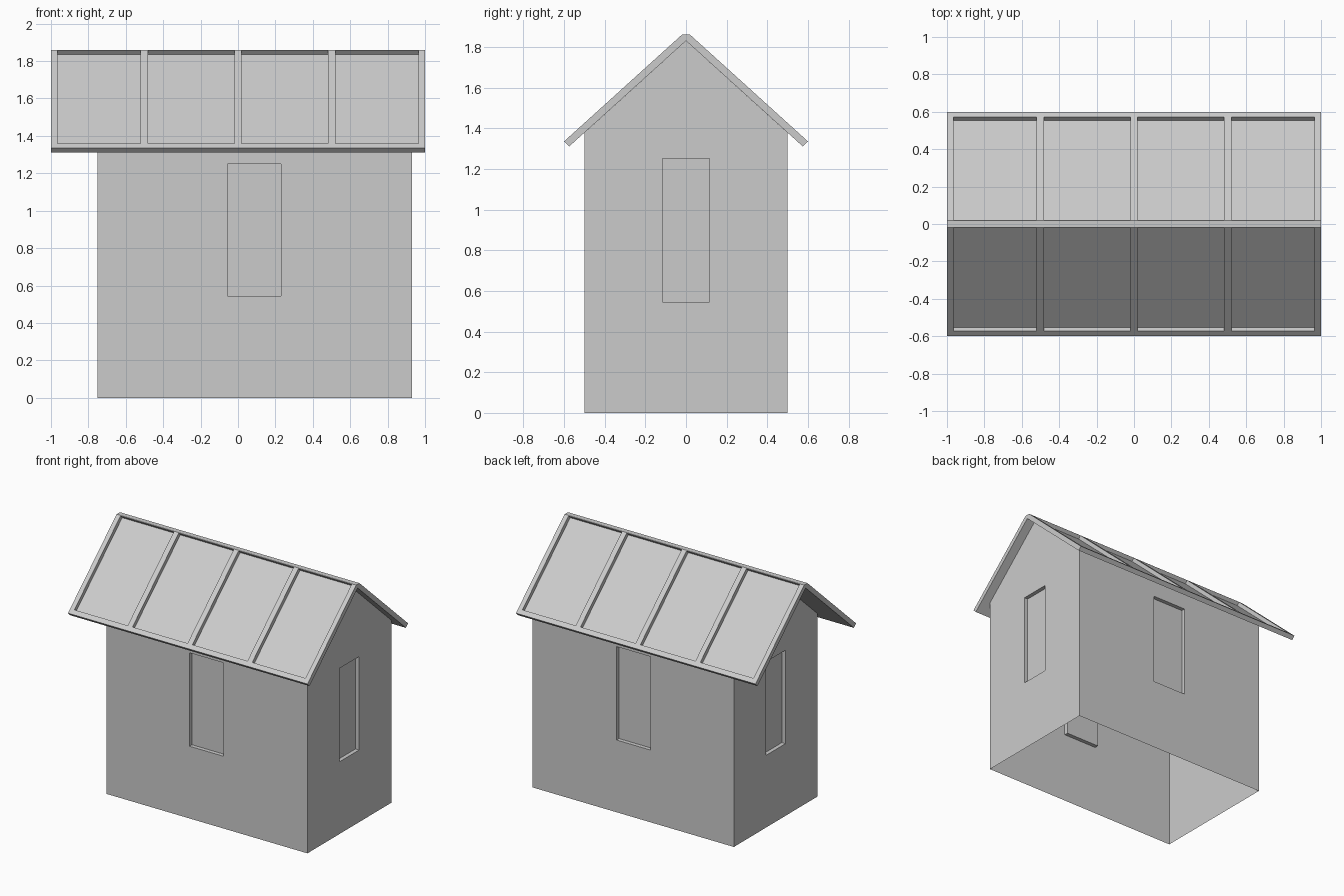
import bpy, bmesh
from math import atan2, hypot
from mathutils import Matrix, Vector

if "Cube" in bpy.data.objects:
    bpy.data.objects.remove(bpy.data.objects["Cube"])


def make_object(name, bm):
    bmesh.ops.recalc_face_normals(bm, faces=bm.faces)
    mesh = bpy.data.meshes.new(name)
    bm.to_mesh(mesh)
    bm.free()
    obj = bpy.data.objects.new(name, mesh)
    bpy.context.collection.objects.link(obj)
    return obj


def prism(name, profile, x0, x1):
    """Extrude a (y, z) profile along x."""
    bm = bmesh.new()
    face = bm.faces.new([bm.verts.new((x0, y, z)) for y, z in profile])
    ext = bmesh.ops.extrude_face_region(bm, geom=[face])
    verts = [g for g in ext["geom"] if isinstance(g, bmesh.types.BMVert)]
    bmesh.ops.translate(bm, verts=verts, vec=(x1 - x0, 0, 0))
    return make_object(name, bm)


def add_box(bm, centre, size, rot_x=0.0):
    m = (Matrix.Translation(centre) @ Matrix.Rotation(rot_x, 4, 'X')
         @ Matrix.Diagonal((*size, 1)))
    bmesh.ops.create_cube(bm, size=1, matrix=m)


def cut(obj, bm):
    """Subtract the boxes in bm from obj."""
    cutter = make_object("cutter", bm)
    cutter.hide_render = True
    mod = obj.modifiers.new("cut", 'BOOLEAN')
    mod.operation, mod.solver, mod.object = 'DIFFERENCE', 'EXACT', cutter
    bpy.context.view_layer.objects.active = obj
    bpy.ops.object.modifier_apply(modifier=mod.name)
    bpy.data.objects.remove(cutter)


# House walls, gabled
X0, X1, APEX, SLOPE = -0.75, 0.93, 1.83, 0.905
wall_top = APEX - 0.5 * SLOPE
walls = prism("house_walls", [(-0.5, 0), (0.5, 0), (0.5, wall_top),
                              (0, APEX), (-0.5, wall_top)], X0, X1)

# Shallow window recesses in all four walls
depth, zc, zh = 0.03, 0.8975, 0.705
bm = bmesh.new()
for s in (-1, 1):
    add_box(bm, (0.0875, s * 0.5, zc), (0.285, 2 * depth, zh))
for x in (X0, X1):
    add_box(bm, (x, 0, zc), (2 * depth, 0.23, zh))
cut(walls, bm)

# Walls are an open shell: no floor, and the roof closes the top
bm = bmesh.new()
bm.from_mesh(walls.data)
bm.normal_update()
gone = [f for f in bm.faces
        if (f.normal.z < -0.9 and f.calc_center_median().z < 0.01)
        or 0.3 < f.normal.z < 0.95]
bmesh.ops.delete(bm, geom=gone, context='FACES')
bm.to_mesh(walls.data)
bm.free()

# Roof slab with flat ridge and square-cut eaves
roof = prism("roof", [(-0.02, 1.86), (-0.6, 1.335), (-0.575, 1.31), (0, APEX),
                      (0.575, 1.31), (0.6, 1.335), (0.02, 1.86)], -1, 1)

# Four sunken panels on each slope
top, low = Vector((0.022, 1.858)), Vector((0.573, 1.3595))
mid, span = (top + low) / 2, low - top
angle = atan2(-span.y, span.x)
bm = bmesh.new()
for s in (-1, 1):
    for x0, x1 in ((-0.965, -0.52), (-0.48, -0.02), (0.02, 0.48), (0.52, 0.965)):
        add_box(bm, ((x0 + x1) / 2, s * mid.x, mid.y),
                (x1 - x0, hypot(*span), 0.058), -s * angle)
cut(roof, bm)
